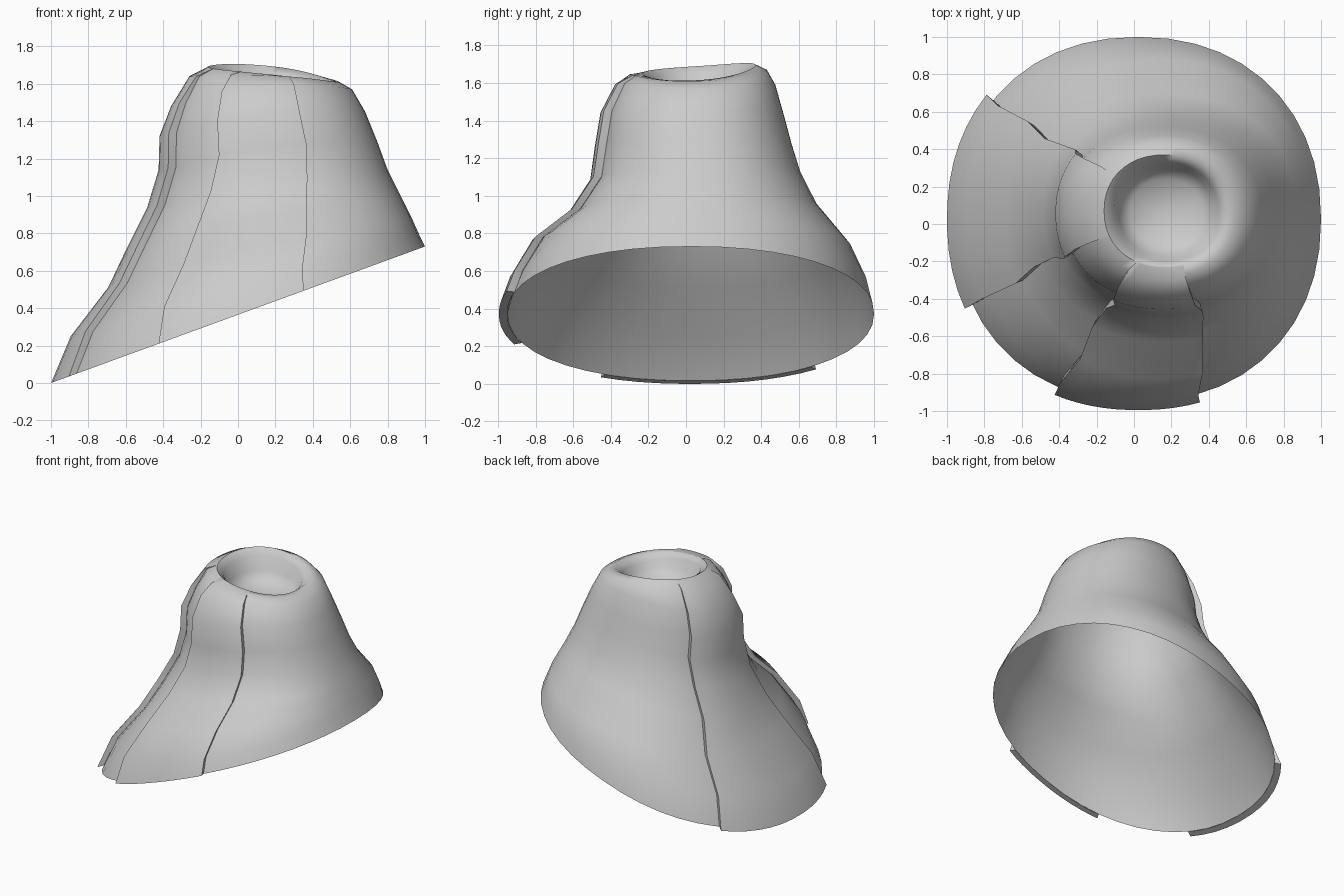
import bpy
import math

if "Cube" in bpy.data.objects:
    bpy.data.objects.remove(bpy.data.objects["Cube"])

# Each ring: left x, z | right x, z | front y, z | back y, z (first ring lies on the slanted base)
RINGS = [
    (-0.955, 0.0, 1.0, 0.73, -0.95, 0.37, 1.0, 0.37),
    (-0.85, 0.25, 0.97, 0.79, -0.90, 0.53, 0.965, 0.53),
    (-0.65, 0.51, 0.93, 0.88, -0.78, 0.74, 0.88, 0.72),
    (-0.55, 0.72, 0.87, 1.00, -0.58, 0.90, 0.70, 0.94),
    (-0.44, 0.94, 0.80, 1.14, -0.465, 1.08, 0.61, 1.12),
    (-0.38, 1.14, 0.745, 1.29, -0.44, 1.26, 0.56, 1.28),
    (-0.375, 1.32, 0.68, 1.45, -0.41, 1.44, 0.52, 1.43),
    (-0.32, 1.48, 0.61, 1.57, -0.34, 1.59, 0.475, 1.59),
    (-0.24, 1.64, 0.54, 1.61, -0.28, 1.645, 0.43, 1.67),
    (-0.16, 1.69, 0.49, 1.615, -0.23, 1.65, 0.37, 1.695),
    (-0.105, 1.65, 0.45, 1.58, -0.20, 1.61, 0.325, 1.65),
    (-0.08, 1.55, 0.42, 1.53, -0.17, 1.54, 0.30, 1.55),
    (-0.02, 1.48, 0.36, 1.48, -0.11, 1.48, 0.24, 1.48),
]
SEGMENTS = 44


def soft(v):
    return math.copysign(abs(v) ** 0.92, v)


def point(i, a, offset=0.0):
    """Point on ring i at angle a, pushed outwards by offset."""
    xl, zl, xr, zr, yf, zf, yb, zb = RINGS[i]
    c, s = math.cos(a), math.sin(a)
    x = (xl + xr) / 2 + ((xr - xl) / 2 + offset) * soft(c)
    y = (yf + yb) / 2 + ((yb - yf) / 2 + offset) * soft(s)
    if i == 0:
        return (x, y, 0.365 * (1 + x))
    z = ((zl + zr + zf + zb) / 4 + (zr - zl) / 2 * c + (zb - zf) / 2 * s
         + (zr + zl - zf - zb) / 4 * math.cos(2 * a))
    return (x, y, z)


def make(name, verts, faces):
    mesh = bpy.data.meshes.new(name)
    mesh.from_pydata(verts, [], faces)
    obj = bpy.data.objects.new(name, mesh)
    bpy.context.collection.objects.link(obj)
    bpy.ops.object.select_all(action='DESELECT')
    bpy.context.view_layer.objects.active = obj
    obj.select_set(True)
    bpy.ops.object.shade_smooth_by_angle(angle=math.radians(65))
    return obj


# Hollow mound with a crater dish
n = SEGMENTS
verts = [point(i, 2 * math.pi * k / n) for i in range(len(RINGS)) for k in range(n)]
faces = [(i * n + k, i * n + (k + 1) % n, (i + 1) * n + (k + 1) % n, (i + 1) * n + k)
         for i in range(len(RINGS) - 1) for k in range(n)]
last = (len(RINGS) - 1) * n
verts.append((0.17, 0.07, 1.465))
faces += [(last + k, last + (k + 1) % n, len(verts) - 1) for k in range(n)]
make("mound_shell", verts, faces)


# Raised slabs lying on the slope, with side walls and a closed foot;
# the shifts (degrees) keep the side edges straight over the flared lower slope
def slab(name, start, end, start_shift, end_shift, cols=11):
    thickness = [0.045] * 7 + [0.038, 0.02, 0.0]
    flare = [0, 0.5, 1, 0.9, 0.7, 0.4, 0.3, 0.3, 0.3, 0.3]
    rows, w = len(thickness), cols + 1

    def angle(i, k):
        a, b = start + start_shift * flare[i], end + end_shift * flare[i]
        return math.radians(a + (b - a) * k / cols)

    v = [point(i, angle(i, k), thickness[i]) for i in range(rows) for k in range(w)]
    f = [(i * w + k, i * w + k + 1, (i + 1) * w + k + 1, (i + 1) * w + k)
         for i in range(rows - 1) for k in range(cols)]
    inner = len(v)
    v += [point(i, angle(i, k)) for i in range(rows) for k in range(w)]
    f += [(inner + k, inner + k + 1, k + 1, k) for k in range(cols)]
    for i in range(rows - 1):
        a, b = i * w, (i + 1) * w
        f.append((a, b, inner + b, inner + a))
        f.append((inner + a + cols, inner + b + cols, b + cols, a + cols))
    make(name, v, f)


slab("left_slab", 141, 206, 6, -3)
slab("front_slab", 246, 287, -5, -3)
